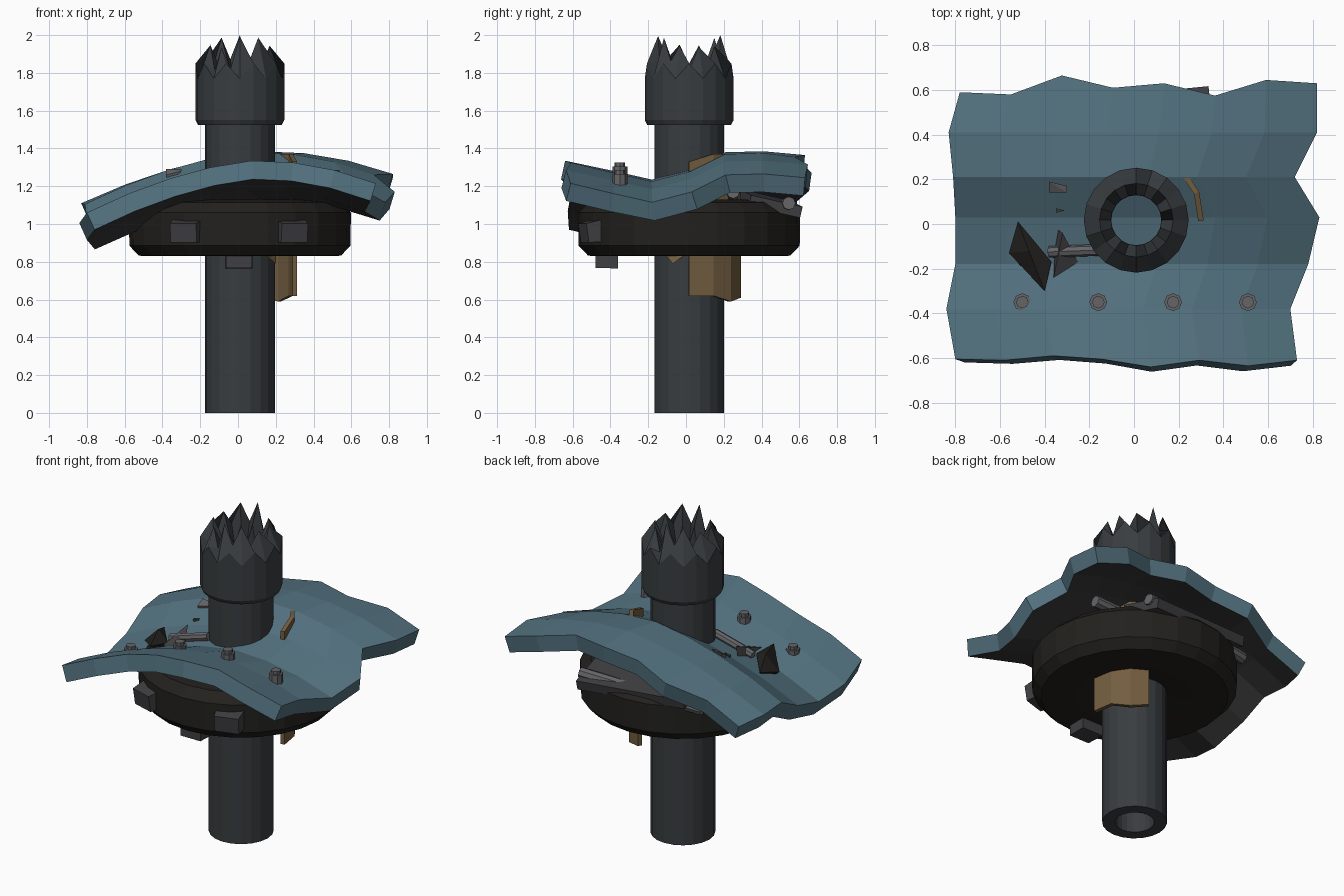
import bpy, bmesh, math, random
from mathutils import Vector, Euler

if "Cube" in bpy.data.objects:
    bpy.data.objects.remove(bpy.data.objects["Cube"])
random.seed(4)
C = Vector((0.01, 0.017, 0))


def mat(name, r, g, b):
    m = bpy.data.materials.new(name)
    m.diffuse_color = (r, g, b, 1)
    m.use_nodes = True
    m.node_tree.nodes["Principled BSDF"].inputs["Base Color"].default_value = m.diffuse_color
    return m


STEEL = mat("dark_steel", 0.04, 0.046, 0.05)
RUBBER = mat("rubber", 0.016, 0.015, 0.013)
BLUE = mat("painted_sheet", 0.085, 0.165, 0.21)
UNDER = mat("sheet_underside", 0.04, 0.04, 0.042)
WOOD = mat("rusty_strip", 0.17, 0.11, 0.05)
GREY = mat("bare_metal", 0.13, 0.13, 0.14)
BLOCK = mat("block_metal", 0.05, 0.05, 0.056)


def make(name, verts, faces, material):
    me = bpy.data.meshes.new(name)
    me.from_pydata([tuple(v) for v in verts], [], faces)
    bm = bmesh.new()
    bm.from_mesh(me)
    bmesh.ops.recalc_face_normals(bm, faces=bm.faces)
    bm.to_mesh(me)
    bm.free()
    me.materials.append(material)
    o = bpy.data.objects.new(name, me)
    bpy.context.collection.objects.link(o)
    return o


def lathe(name, profile, n, material, height=None):
    """Closed profile of (r, z) swept round the axis."""
    k = len(profile)
    verts = []
    for i in range(n):
        a = 2 * math.pi * i / n
        for j, (r, z) in enumerate(profile):
            if height:
                z = height(i, j, z)
            verts.append(C + Vector((r * math.cos(a), r * math.sin(a), z)))
    faces = [(i * k + j, (i + 1) % n * k + j, (i + 1) % n * k + (j + 1) % k, i * k + (j + 1) % k)
             for i in range(n) for j in range(k)]
    return make(name, verts, faces, material)


def hull(name, pts, material):
    bm = bmesh.new()
    for p in pts:
        bm.verts.new(p)
    bmesh.ops.convex_hull(bm, input=bm.verts)
    me = bpy.data.meshes.new(name)
    bm.to_mesh(me)
    bm.free()
    me.materials.append(material)
    o = bpy.data.objects.new(name, me)
    bpy.context.collection.objects.link(o)


def box(name, c, s, rot, material, taper=1.0):
    e = Euler(rot)
    pts = []
    for x in (-.5, .5):
        for y in (-.5, .5):
            for z in (-.5, .5):
                t = taper if y < 0 else 1
                v = Vector((x * s[0] * t, y * s[1], z * s[2] * t))
                v.rotate(e)
                pts.append(v + Vector(c))
    hull(name, pts, material)


def rod(name, a, b, r, material, n=8):
    a, b = Vector(a), Vector(b)
    q = (b - a).to_track_quat('Z', 'Y')
    ring = [q @ Vector((r * math.cos(2 * math.pi * i / n), r * math.sin(2 * math.pi * i / n), 0))
            for i in range(n)]
    hull(name, [a + v for v in ring] + [b + v for v in ring], material)


# hollow column
lathe("column", [(0.185, 0), (0.185, 1.56), (0.112, 1.56), (0.112, 0)], 20, STEEL)

# collar with a torn, spiky crown
peaks = [random.uniform(1.93, 2.0) if i % 2 else random.uniform(1.8, 1.88) for i in range(20)]
peaks[5] = 2.0


def crown(i, j, z):
    if j == 2:
        return 1.85 if i % 2 == 0 else 1.77
    if j == 3:
        return peaks[i]
    if j == 4:
        return peaks[i] - 0.12
    return z


lathe("collar", [(0.222, 1.525), (0.235, 1.55), (0.235, 1.83), (0.165, 1.9), (0.113, 1.8), (0.113, 1.525)],
      20, STEEL, crown)

# tyre
lathe("tyre", [(0.18, 0.85), (0.33, 0.83), (0.535, 0.832), (0.585, 0.885), (0.588, 1.06),
               (0.53, 1.115), (0.36, 1.13), (0.18, 1.12)], 24, RUBBER)

# bent sheet with ragged outline
left = [-.80, -.84, -.80, -.80, -.81, -.83, -.78]
right = [.73, .70, .78, .83, .72, .82, .82]
front = [-.605, -.61, -.59, -.605, -.64, -.61, -.635, -.61]
back = [.59, .58, .665, .61, .63, .575, .645, .63]
rows = [0, -.38, -.18, .03, .21, .41, 0]
gz = [1.335, 1.28, 1.235, 1.29, 1.38, 1.385, 1.365]
fz = [-.275, -.175, -.095, -.035, 0, -.01, -.05, -.12]
verts = []
for j in range(7):
    for i in range(8):
        x = left[j] + (right[j] - left[j]) * i / 7
        y = front[i] if j == 0 else back[i] if j == 6 else rows[j]
        verts.append((x, y, gz[j] + fz[i]))
faces = [(j * 8 + i, j * 8 + i + 1, j * 8 + i + 9, j * 8 + i + 8) for j in range(6) for i in range(7)]
sheet = make("bent_sheet", verts, faces, BLUE)
if sheet.data.polygons[0].normal.z < 0:
    sheet.data.flip_normals()
sheet.data.materials.append(UNDER)
sol = sheet.modifiers.new("thickness", 'SOLIDIFY')
sol.thickness, sol.offset, sol.use_even_offset, sol.material_offset = 0.1, -1, True, 1

# bolts along the front of the sheet
for n, (x, z) in enumerate([(-.5, 1.11), (-.16, 1.225), (.175, 1.265), (.51, 1.225)]):
    rod(f"bolt_{n}", (x, -.35, z - .04), (x, -.35, z + .04), 0.04, GREY)
    rod(f"bolt_cap_{n}", (x, -.35, z + .04), (x, -.35, z + .06), 0.028, GREY)

# rusty strip wrapped behind the column
path = [(.30, .015, .62, 1.33), (.28, .14, .62, 1.37), (.22, .23, .59, 1.37), (.125, .28, .61, 1.375)]
sv = []
for x, y, z0, z1 in path:
    sv += [(x, y, z0), (x, y, z1)]
strip = make("rusty_strip", sv, [(0, 2, 3, 1), (2, 4, 5, 3), (4, 6, 7, 5)], WOOD)
th = strip.modifiers.new("thickness", 'SOLIDIFY')
th.thickness, th.offset = 0.025, 0
hull("rusty_tip", [(.14, -.11, .84), (.2, -.07, .79), (.2, 0, .84), (.16, 0, .84)], WOOD)

# blocks clamped on the tyre
for s, n in ((-1, "left"), (1, "right")):
    box("tyre_block_" + n, (s * .28 + .005, -.495, .96), (.17, .10, .12), (.15, 0, s * .3), BLOCK, 0.85)
box("lower_block", (.005, -.42, .81), (.145, .12, .09), (0, 0, 0), BLOCK, 0.95)

# loose rods and plates under the back of the sheet
rod("back_rod", (.35, .545, 1.11), (-.43, .45, 1.05), .035, GREY)
rod("inner_rod", (.5, .25, 1.17), (-.1, .25, 1.14), .035, GREY)
box("back_plate", (.0, .44, 1.11), (.7, .28, .06), (-.22, .05, .1), BLOCK)
rod("top_rod", (-.38, -.125, 1.16), (-.12, -.115, 1.235), .026, GREY)

# shards breaking through the sheet
hull("rubber_shard", [(-.56, -.13, 1.1), (-.52, .01, 1.14), (-.37, -.17, 1.15), (-.4, -.3, 1.17),
                      (-.47, -.12, 1.19), (-.45, -.1, 1.02)], RUBBER)
hull("steel_shard", [(-.35, -.02, 1.15), (-.32, -.04, 1.23), (-.25, -.17, 1.17), (-.36, -.24, 1.16)], BLOCK)
hull("small_shard_a", [(-.38, .19, 1.29), (-.38, .14, 1.26), (-.3, .14, 1.28), (-.3, .17, 1.29),
                       (-.37, .16, 1.2)], GREY)
hull("small_shard_b", [(-.35, .07, 1.22), (-.35, .05, 1.22), (-.31, .06, 1.23), (-.33, .06, 1.15)], STEEL)
